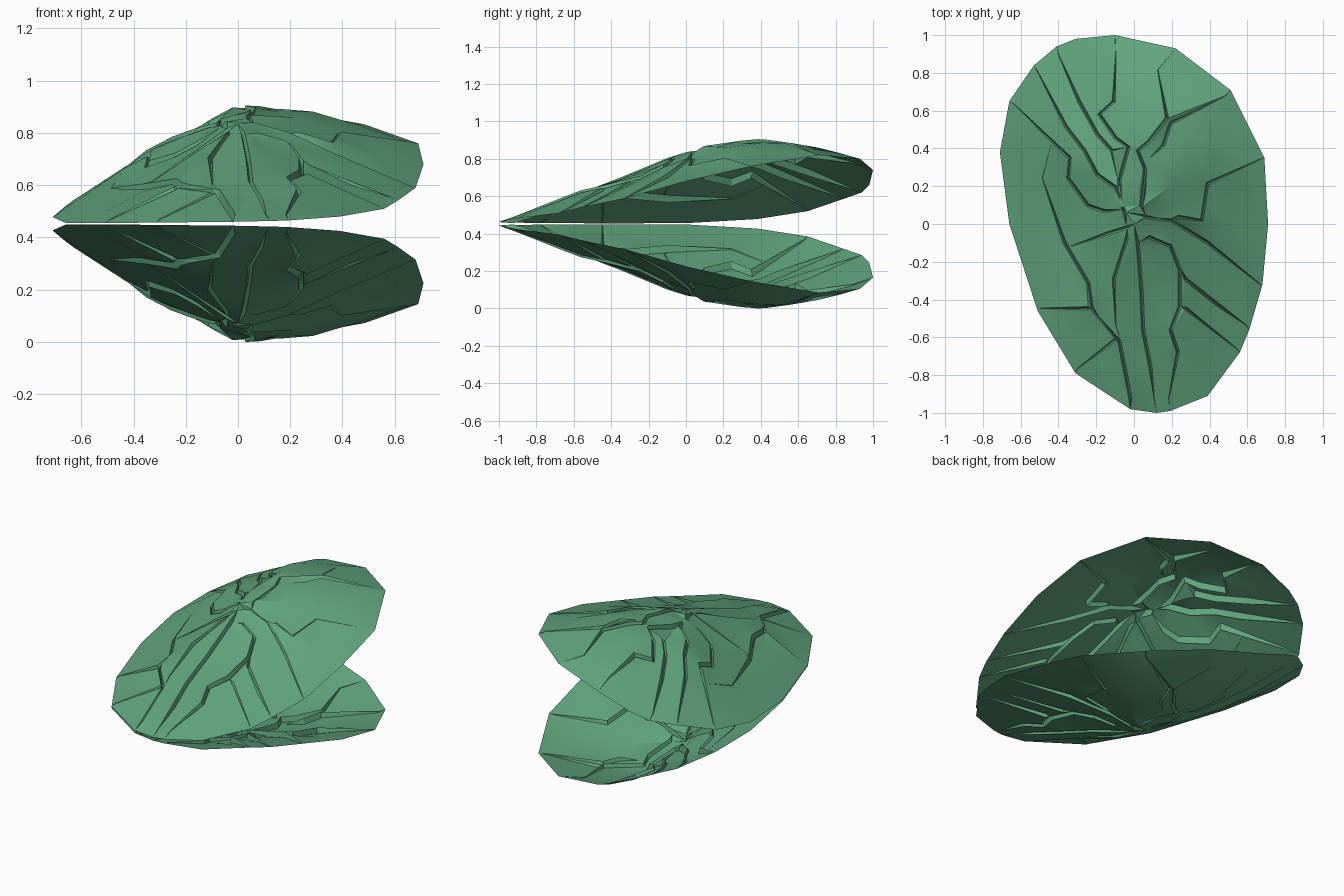
import bpy
import math
from mathutils import Vector
from mathutils.geometry import delaunay_2d_cdt

default_cube = bpy.data.objects.get("Cube")
if default_cube:
    bpy.data.objects.remove(default_cube, do_unlink=True)

HEIGHT = 0.905
APEX = 0.835

# Rim of the upper shell, counter-clockwise, tilted open towards the back left
RIM = [Vector(p) for p in (
    (.71, 0, .68), (.69, .35, .76), (.51, .71, .82), (.22, .93, .8),
    (-.1, 1, .74), (-.31, .98, .66), (-.41, .94, .62), (-.53, .84, .585),
    (-.66, .65, .52), (-.71, .38, .478), (-.66, 0, .456), (-.51, -.46, .455),
    (-.31, -.79, .457), (-.02, -.98, .46), (.12, -1, .463), (.19, -.99, .465),
    (.39, -.91, .48), (.56, -.68, .51), (.61, -.56, .54), (.68, -.32, .59))]

# Jagged cracks between the plates, each from its outer end inwards
CRACKS = (
    ((-.1, .92), (-.11, .67), (-.19, .6), (-.1, .47), (-.03, .42), (-.08, .24), (-.06, .08)),
    ((.13, .84), (.18, .58), (.08, .45), (.02, .4), (.06, .3), (.04, .1)),
    ((.5, .7), (.2, .55), (.16, .43)),
    ((-.41, .92), (-.3, .67), (-.2, .49), (-.12, .4)),
    ((-.53, .84), (-.37, .53), (-.27, .4), (-.2, .27), (-.1, .2), (-.05, .06)),
    ((-.65, .65), (-.35, .36), (-.36, .25), (-.25, .1), (-.16, .07)),
    ((-.5, .25), (-.38, -.1), (-.25, -.32), (-.23, -.46), (-.08, -.64), (-.02, -.95)),
    ((-.51, -.46), (-.25, -.46)),
    ((-.31, -.79), (-.1, -.63)),
    ((.11, -.95), (.09, -.78), (.05, -.58), (.04, -.35), (.02, -.1)),
    ((.19, -.95), (.24, -.7), (.2, -.58), (.25, -.45), (.25, -.25), (.2, -.12), (.08, -.07)),
    ((.61, -.55), (.28, -.3)),
    ((.56, -.68), (.28, -.46)),
    ((.69, -.33), (.4, -.1), (.2, .02), (.06, .04)),
    ((.68, .35), (.4, .22), (.37, .02), (.24, .04)),
    ((-.34, -.12), (-.14, -.05), (-.04, -.02)),
    ((-.1, -.55), (-.11, -.3), (-.04, -.08)),
)


def dome_height(p):
    """Height of the smooth dome: a cone to the rim, swollen at the back."""
    if p.length < 0.001:
        return APEX
    for a, b in zip(RIM, RIM[1:] + RIM[:1]):
        a2, b2 = a.to_2d(), b.to_2d()
        area = a2.cross(b2)
        u, v = p.cross(b2) / area, a2.cross(p) / area
        if u >= -1e-6 and v >= -1e-6:
            t = u + v
            rim_z = (u * a.z + v * b.z) / t
            break
    arch = max(0, 4 * t * (1 - t))
    angle = math.atan2(p.y, p.x)
    swell = 0.09 * max(0, math.sin(angle)) ** 2 - 0.01
    flutes = 0.01 * math.sin(9 * angle)
    return APEX + (rim_z - APEX) * t + arch * (swell + flutes)


points, heights, edges = [], [], []


def add_point(p, lift=0.0):
    points.append(p)
    heights.append(dome_height(p) + lift)
    return len(points) - 1


def add_line(indices):
    edges.extend(zip(indices, indices[1:]))


# Rim outline
outline = [add_point(r.to_2d()) for r in RIM]
heights[:len(RIM)] = [r.z for r in RIM]
add_line(outline + outline[:1])

# Every crack has a raised lip, a sunken trough and a level far side
crack_points = []
for crack in CRACKS:
    path = [Vector(c) * 0.97 for c in crack]
    lip, trough, far = [], [], []
    for i, p in enumerate(path):
        along = path[min(i + 1, len(path) - 1)] - path[max(i - 1, 0)]
        side = Vector((-along.y, along.x)).normalized()
        strength = 0.15 if i == 0 else 1.0
        width = 0.009 * strength
        lip.append(add_point(p + side * width, 0.012 * strength))
        trough.append(add_point(p, -0.022 * strength))
        far.append(add_point(p - side * width))
        crack_points.append(p)
    for line in (lip, trough, far):
        add_line(line)

# Broad facets between the cracks
for ring in range(1, 5):
    for i in range(20):
        angle = math.tau * (i + ring / 2) / 20
        p = Vector((0.71 * math.cos(angle), 0.97 * math.sin(angle))) * ring * 0.19
        if min((p - c).length for c in crack_points) > 0.06:
            add_point(p)
add_point(Vector((0, 0)))

result = delaunay_2d_cdt(points, edges, [], 0, 1e-5)
flat_verts, faces, origins = result[0], result[2], result[3]
shell_verts = []
for p, source in zip(flat_verts, origins):
    z = min(heights[s] for s in source) if source else dome_height(p)
    shell_verts.append((p.x, p.y, min(z, HEIGHT)))

shell_green = bpy.data.materials.new("shell_green")
shell_green.use_nodes = True
colour = (0.12, 0.38, 0.21, 1)
shell_green.diffuse_color = colour
bsdf = next(n for n in shell_green.node_tree.nodes if n.type == 'BSDF_PRINCIPLED')
bsdf.inputs["Base Color"].default_value = colour
bsdf.inputs["Roughness"].default_value = 0.8


def make_shell(name, verts, polys):
    mesh = bpy.data.meshes.new(name)
    mesh.from_pydata(verts, [], polys)
    mesh.materials.append(shell_green)
    shell = bpy.data.objects.new(name, mesh)
    bpy.context.collection.objects.link(shell)
    bpy.ops.object.select_all(action='DESELECT')
    shell.select_set(True)
    bpy.context.view_layer.objects.active = shell
    bpy.ops.object.shade_smooth_by_angle(angle=math.radians(25))


# Upper shell and its mirrored lower twin
make_shell("upper_shell", shell_verts, [tuple(f) for f in faces])
make_shell("lower_shell", [(x, y, HEIGHT - z) for x, y, z in shell_verts],
           [tuple(reversed(f)) for f in faces])
